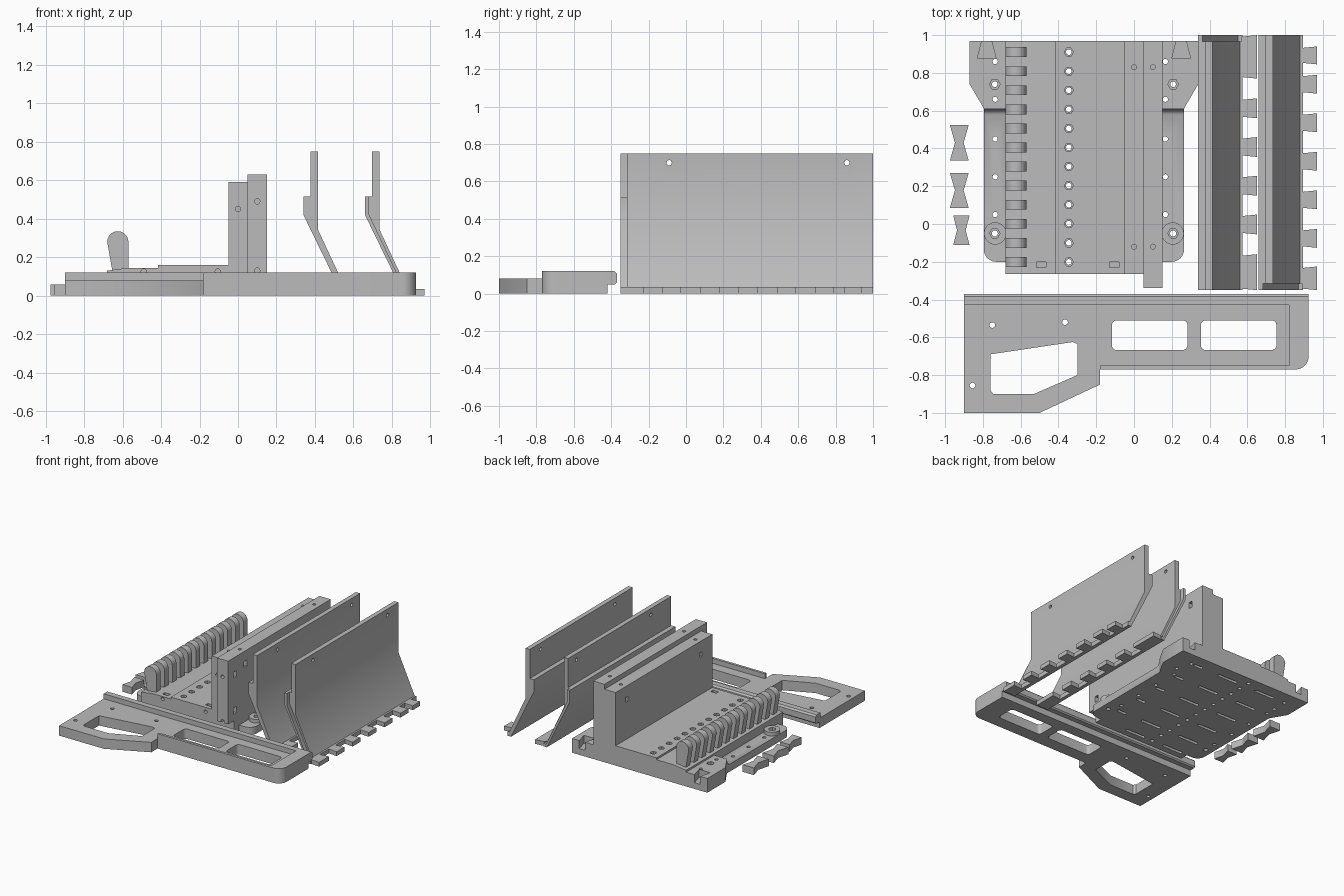
import bpy, bmesh, math
from mathutils import Vector

if "Cube" in bpy.data.objects:
    bpy.data.objects.remove(bpy.data.objects["Cube"])

grey = bpy.data.materials.new("plain grey")
grey.diffuse_color = (0.5, 0.5, 0.5, 1)
grey.use_nodes = True
grey.node_tree.nodes["Principled BSDF"].inputs["Base Color"].default_value = grey.diffuse_color


def to3(axis, p, d):
    """Place a 2D profile point at depth d along the given axis."""
    return {'x': (d, p[0], p[1]), 'y': (p[0], d, p[1]), 'z': (p[0], p[1], d)}[axis]


def mesh_object(name, prisms):
    """Each prism is (profile, axis, start, end)."""
    bm = bmesh.new()
    for pts, axis, a, b in prisms:
        lo = [bm.verts.new(to3(axis, p, a)) for p in pts]
        hi = [bm.verts.new(to3(axis, p, b)) for p in pts]
        faces = [bm.faces.new(lo), bm.faces.new(hi)]
        for i in range(len(pts)):
            j = (i + 1) % len(pts)
            faces.append(bm.faces.new((lo[i], lo[j], hi[j], hi[i])))
        bmesh.ops.recalc_face_normals(bm, faces=faces)
    me = bpy.data.meshes.new(name)
    bm.to_mesh(me)
    bm.free()
    ob = bpy.data.objects.new(name, me)
    bpy.context.collection.objects.link(ob)
    return ob


def part(name, prisms, cuts=()):
    ob = mesh_object(name, prisms)
    if cuts:
        cutter = mesh_object("cutter", cuts)
        cutter.hide_render = True
        mod = ob.modifiers.new("cut", 'BOOLEAN')
        mod.operation, mod.solver, mod.use_self = 'DIFFERENCE', 'EXACT', True
        mod.object = cutter
        dg = bpy.context.evaluated_depsgraph_get()
        cut_mesh = bpy.data.meshes.new_from_object(ob.evaluated_get(dg))
        ob.modifiers.clear()
        ob.data = cut_mesh
        bpy.data.objects.remove(cutter)
    ob.data.materials.clear()
    ob.data.materials.append(grey)
    bpy.ops.object.select_all(action='DESELECT')
    ob.select_set(True)
    bpy.context.view_layer.objects.active = ob
    bpy.ops.object.shade_smooth_by_angle(angle=math.radians(32))
    return ob


def rect(x0, x1, y0, y1):
    return [(x0, y0), (x1, y0), (x1, y1), (x0, y1)]


def arc(cx, cy, r, a0, a1, n=8):
    return [(cx + r * math.cos(math.radians(a0 + (a1 - a0) * i / n)),
             cy + r * math.sin(math.radians(a0 + (a1 - a0) * i / n))) for i in range(n + 1)]


def circle(cx, cy, r, n=20):
    return arc(cx, cy, r, 0, 360, n)[:-1]


def rounded(x0, x1, y0, y1, r):
    return (arc(x1 - r, y1 - r, r, 0, 90, 5) + arc(x0 + r, y1 - r, r, 90, 180, 5)
            + arc(x0 + r, y0 + r, r, 180, 270, 5) + arc(x1 - r, y0 + r, r, 270, 360, 5))


ROWS = [0.91 - 0.101 * i for i in range(12)]

# Stepped bed with upright wall
bed = [(-0.68, 0), (-0.68, 0.13), (-0.57, 0.145), (-0.415, 0.145), (-0.415, 0.16),
       (-0.05, 0.16), (-0.05, 0.59), (0.05, 0.59), (0.05, 0), ]
cuts = [(circle(-0.345, y, 0.015, 16), 'z', -0.1, 0.3) for y in ROWS]
cuts += [(circle(-0.345, y, 0.024, 6), 'z', 0.12, 0.3) for y in ROWS]
cuts += [(rounded(x - 0.09, x + 0.09, y - 0.012, y + 0.012, 0.011), 'z', -0.1, 0.02)
         for x in (-0.54, -0.18) for y in (0.86, 0.64, 0.42, 0.2, -0.02, -0.2)]
for x in (-0.49, -0.105):
    cuts += [(rect(x - 0.025, x + 0.025, -0.23, -0.2), 'z', 0.08, 0.3),
             (circle(x, 0.125, 0.014, 12), 'y', -0.4, -0.215)]
cuts += [(circle(0, y, 0.013, 12), 'z', 0.45, 0.8) for y in (0.83, -0.12)]
cuts += [(rect(y - 0.015, y + 0.015, 0.46, 0.5), 'x', -0.1, 0.02) for y in (0.83, -0.12)]
cuts += [(circle(0, 0.45, 0.014, 12), 'y', -0.4, -0.2)]
part("bed_and_inner_wall", [(bed, 'y', -0.265, 0.97)], cuts)

# Outer wall, a little taller and with a nose at the front
cuts = [(circle(0.1, y, 0.013, 12), 'z', 0.48, 0.8) for y in (0.83, -0.12)]
cuts += [(rect(y - 0.018, y + 0.018, z, z + 0.05), 'x', 0.08, 0.3)
         for y in (0.83, -0.12) for z in (0.5,)]
cuts += [(rect(-0.27, -0.235, z - 0.025, z + 0.025), 'x', 0.08, 0.3) for z in (0.49, 0.2)]
cuts += [(circle(0.1, z, 0.014, 12), 'y', -0.5, -0.25) for z in (0.49, 0.13)]
cuts += [(rounded(0.06, 0.14, y - 0.012, y + 0.012, 0.011), 'z', -0.1, 0.02)
         for y in (0.86, 0.64, 0.42, 0.2, -0.02)]
wall = [(-0.265, 0), (0.97, 0), (0.97, 0.63), (-0.34, 0.63), (-0.34, 0.12), (-0.265, 0.12)]
part("outer_wall", [(wall, 'x', 0.05, 0.15)], cuts)

# Rounded comb fingers along the bed edge
finger = [(-0.57, 0.12), *arc(-0.625, 0.28, 0.055, 0, 180, 16), (-0.652, 0.12)]
for y in ROWS:
    part("comb_finger", [(finger, 'y', y - 0.026, y + 0.026)])

# Side wings, mirrored about the middle of the bed
MID = -0.265
for side, name in ((-1, "left_wing"), (1, "right_wing")):
    def X(pts):
        return [(MID + side * u, v) for u, v in pts]
    low = [(0.415, 0.62), (0.415, -0.2), *arc(0.465, -0.135, 0.065, 270, 360, 6), (0.53, 0.62)]
    high = [(0.415, 0.97), (0.415, 0.61), (0.53, 0.61), (0.535, 0.62), (0.605, 0.74), (0.605, 0.97)]
    fillet = [(0.615, 0.05), (0.615, 0.115), (0.605, 0.085), (0.595, 0.068), (0.58, 0.06), (0.58, 0.05)]
    xs = sorted((MID + side * 0.415, MID + side * 0.53))
    solids = [(X(low), 'z', 0, 0.06), (X(high), 'z', 0, 0.115), (fillet, 'x', *xs),
              (X(circle(0.47, -0.05, 0.059, 28)), 'z', 0, 0.09)]
    hx = -0.735 if side < 0 else 0.166
    notch = [(0.465, 0.875), (0.565, 0.875), (0.538, 0.98), (0.492, 0.98)]
    cuts = [(circle(hx, y, 0.014, 12), 'z', -0.1, 0.3) for y in (0.86, 0.66, 0.45, 0.25, 0.05)]
    cuts += [(X(circle(0.472, -0.05, 0.016)), 'z', -0.1, 0.3),
             (X(circle(0.472, -0.05, 0.028, 6)), 'z', 0.05, 0.3),
             (X(circle(0.472, 0.74, 0.015)), 'z', -0.1, 0.3),
             (X(circle(0.472, 0.74, 0.028, 6)), 'z', 0.07, 0.3),
             (X(notch), 'z', 0.05, 0.3)]
    part(name, solids, cuts)

# Loose bow-tie keys
for cy, h, w in ((0.43, 0.095, 0.05), (0.178, 0.093, 0.05), (-0.033, 0.078, 0.043)):
    c = -0.925 if w > 0.045 else -0.914
    tie = [(c - w, cy - h), (c + w, cy - h), (c + 0.023, cy), (c + w, cy + h),
           (c - w, cy + h), (c - 0.023, cy)]
    part("bow_tie_key", [(tie, 'z', 0, 0.058)])

# Two bent fence plates with toothed feet and a thin lap tongue at one end
def fence(name, x, y0, y1, t0, t1, teeth):
    full = [(0, 0.515), (0.037, 0.515), (0.037, 0.75), (0.075, 0.75), (0.075, 0.345),
            (0.22, 0.035), (0.235, 0.035), (0.235, 0), (0.205, 0), (0, 0.42)]
    tongue = [(0, 0.515), (0.022, 0.515), (0.022, 0.42), (0.21, 0.025), (0.235, 0.025),
              (0.235, 0), (0.205, 0), (0, 0.42)]
    solids = [([(x + u, z) for u, z in full], 'y', y0, y1),
              ([(x + u, z) for u, z in tongue], 'y', t0, t1)]
    for a, b in teeth:
        tooth = [(x + 0.23, a + 0.008), (x + 0.31, a), (x + 0.31, b), (x + 0.23, b - 0.008)]
        solids.append((tooth, 'z', 0, 0.035))
    holes = [(circle(y, 0.7, 0.014, 14), 'x', x - 0.1, x + 0.2) for y in (-0.09, 0.86)]
    part(name, solids, holes)


fence("fence_plate_inner", 0.34, -0.35, 0.967, 0.967, 1.0,
      [(0.77, 1.0)] + [(0.56 - 0.205 * i, 0.665 - 0.205 * i) for i in range(4)] + [(-0.35, -0.16)])
fence("fence_plate_outer", 0.66, -0.315, 1.0, -0.35, -0.315,
      [(0.845, 0.94)] + [(0.69 - 0.204 * i, 0.79 - 0.204 * i) for i in range(5)] + [(-0.35, -0.225)])

# Flat handle frame with a raised rim and overhanging rear lip
corner = arc(0.855, -0.70, 0.07, 0, -90, 8)
plate = [(-0.9, -0.42), (0.925, -0.42), *corner, (-0.18, -0.77), (-0.18, -0.85),
         (-0.5, -1), (-0.9, -1)]
rim = [(0.82, -0.43), (0.925, -0.43), *corner, (-0.18, -0.77), (-0.18, -0.75), (0.82, -0.75)]
lip = [(-0.43, 0.05), (-0.38, 0.05), (-0.37, 0.06), (-0.37, 0.108), (-0.383, 0.12), (-0.43, 0.12)]
grip = [(-0.76, -0.69), (-0.325, -0.625), (-0.3, -0.635), (-0.3, -0.8), (-0.53, -0.9),
        (-0.745, -0.9), (-0.76, -0.88)]
cuts = [(grip, 'z', -0.1, 0.3)]
cuts += [(rounded(a, a + 0.4, -0.667, -0.51, 0.025), 'z', -0.1, 0.3) for a in (-0.117, 0.354)]
cuts += [(circle(x, y, 0.015, 14), 'z', -0.1, 0.3)
         for x, y in ((-0.75, -0.535), (-0.365, -0.52), (-0.855, -0.855))]
part("handle_frame", [(plate, 'z', 0, 0.08), (rim, 'z', 0.04, 0.12), (lip, 'x', -0.9, 0.925)], cuts)
